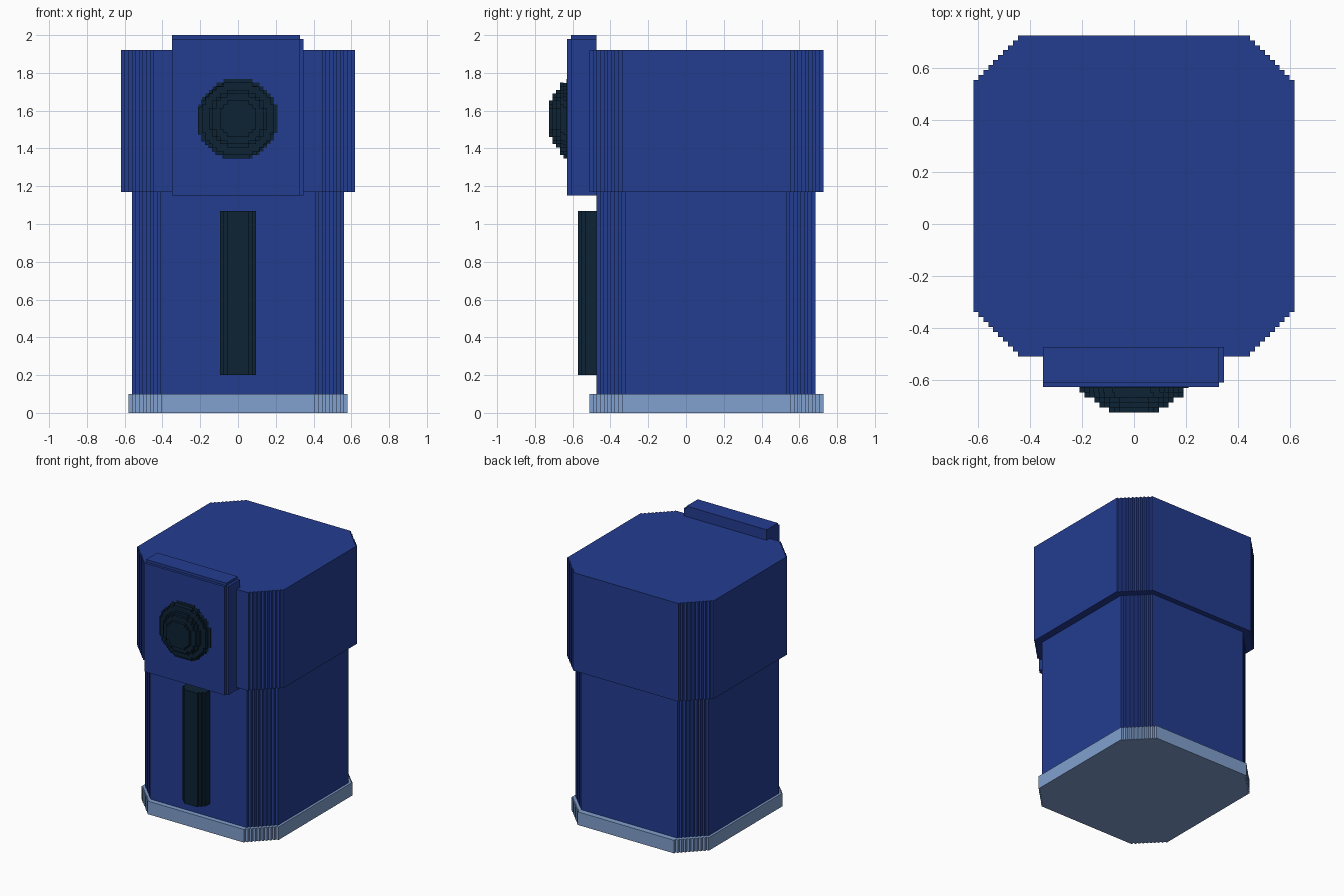
import bpy, bmesh, math
from mathutils import Matrix, Vector

if "Cube" in bpy.data.objects:
    bpy.data.objects.remove(bpy.data.objects["Cube"])

STEP = 0.0191  # size of one block in the stepped surfaces


def material(name, rgb):
    m = bpy.data.materials.new(name)
    m.use_nodes = True
    m.diffuse_color = (*rgb, 1)
    m.node_tree.nodes["Principled BSDF"].inputs["Base Color"].default_value = (*rgb, 1)
    return m


BLUE = material("deep blue", (0.017, 0.045, 0.28))
PALE = material("pale blue", (0.22, 0.35, 0.62))
DARK = material("dark navy", (0.004, 0.016, 0.034))


def four_way(quarter):
    """Mirror a quarter outline, running from +x round to +y, into a full loop."""
    half = quarter + [(-x, y) for x, y in reversed(quarter)]
    loop = half + [(-x, -y) for x, y in half]
    return [p for i, p in enumerate(loop) if p != loop[i - 1]]


def stepped_rect(hx, hy, steps):
    """Rectangle whose corners are cut by a staircase."""
    cut = steps * STEP
    pts = [(hx, hy - cut)]
    for i in range(steps):
        x, y = hx - (i + 1) * STEP, hy - cut + i * STEP
        pts += [(x, y), (x, y + STEP)]
    return four_way(pts)


def stepped_disc(r, unit=STEP):
    """Circle of r blocks drawn with block edges."""
    pts = []
    for i in reversed(range(r)):
        h = round(math.sqrt((r + 0.2) ** 2 - (i + 0.5) ** 2)) * unit
        pts += [((i + 1) * unit, h), (i * unit, h)]
    return four_way([p for p in pts if p[0] > 0])


def prism(bm, outline, depth, matrix):
    """Extrude an outline along local z and place it."""
    low = [bm.verts.new(matrix @ Vector((x, y, 0))) for x, y in outline]
    high = [bm.verts.new(matrix @ Vector((x, y, depth))) for x, y in outline]
    bm.faces.new(low[::-1])
    bm.faces.new(high)
    for i in range(len(low)):
        bm.faces.new((low[i - 1], low[i], high[i], high[i - 1]))


def finish(name, bm, mat):
    bmesh.ops.recalc_face_normals(bm, faces=bm.faces)
    mesh = bpy.data.meshes.new(name)
    bm.to_mesh(mesh)
    bm.free()
    mesh.materials.append(mat)
    bpy.context.collection.objects.link(bpy.data.objects.new(name, mesh))


def column(name, outline, y, z0, z1, mat):
    bm = bmesh.new()
    prism(bm, outline, z1 - z0, Matrix.Translation((0, y, z0)))
    finish(name, bm, mat)


# Base, body, overhanging head
column("base", stepped_rect(0.58, 0.619, 9), 0.108, 0, 0.1, PALE)
column("body", stepped_rect(0.562, 0.58, 8), 0.105, 0.1, 1.17, BLUE)
column("head", stepped_rect(0.619, 0.619, 9), 0.108, 1.17, 1.92, BLUE)

# Rounded vertical bar on the front of the body
column("front_bar", stepped_disc(5), -0.477, 0.2, 1.07, DARK)


# Face plate, with a set-back top edge and left edge
def box(name, x0, x1, y0, y1, z0, z1, mat):
    bm = bmesh.new()
    prism(bm, [(x0, y0), (x1, y0), (x1, y1), (x0, y1)], z1 - z0,
          Matrix.Translation((0, 0, z0)))
    finish(name, bm, mat)


box("face_plate", -0.35, 0.328, -0.61, -0.474, 1.15, 2.0, BLUE)
box("face_plate_front", -0.35, 0.328, -0.629, -0.61, 1.15, 1.98, BLUE)
box("face_plate_edge", 0.328, 0.347, -0.61, -0.474, 1.15, 1.98, BLUE)

# Lens: a flush ring and a dome of shrinking stepped discs
turn = Matrix.Rotation(math.pi / 2, 4, "X")
bm = bmesh.new()
prism(bm, stepped_disc(11), 0.012, Matrix.Translation((0, -0.62, 1.557)) @ turn)
for layer, r in enumerate((11, 10, 8, 7, 5)):
    shift = 0.01 if layer == 0 else 0
    unit = STEP * 21 / 22 if layer == 0 else STEP
    place = Matrix.Translation((-shift, -0.629 - layer * 0.0195, 1.557 - shift))
    prism(bm, stepped_disc(r, unit), 0.0195, place @ turn)
finish("lens", bm, DARK)
